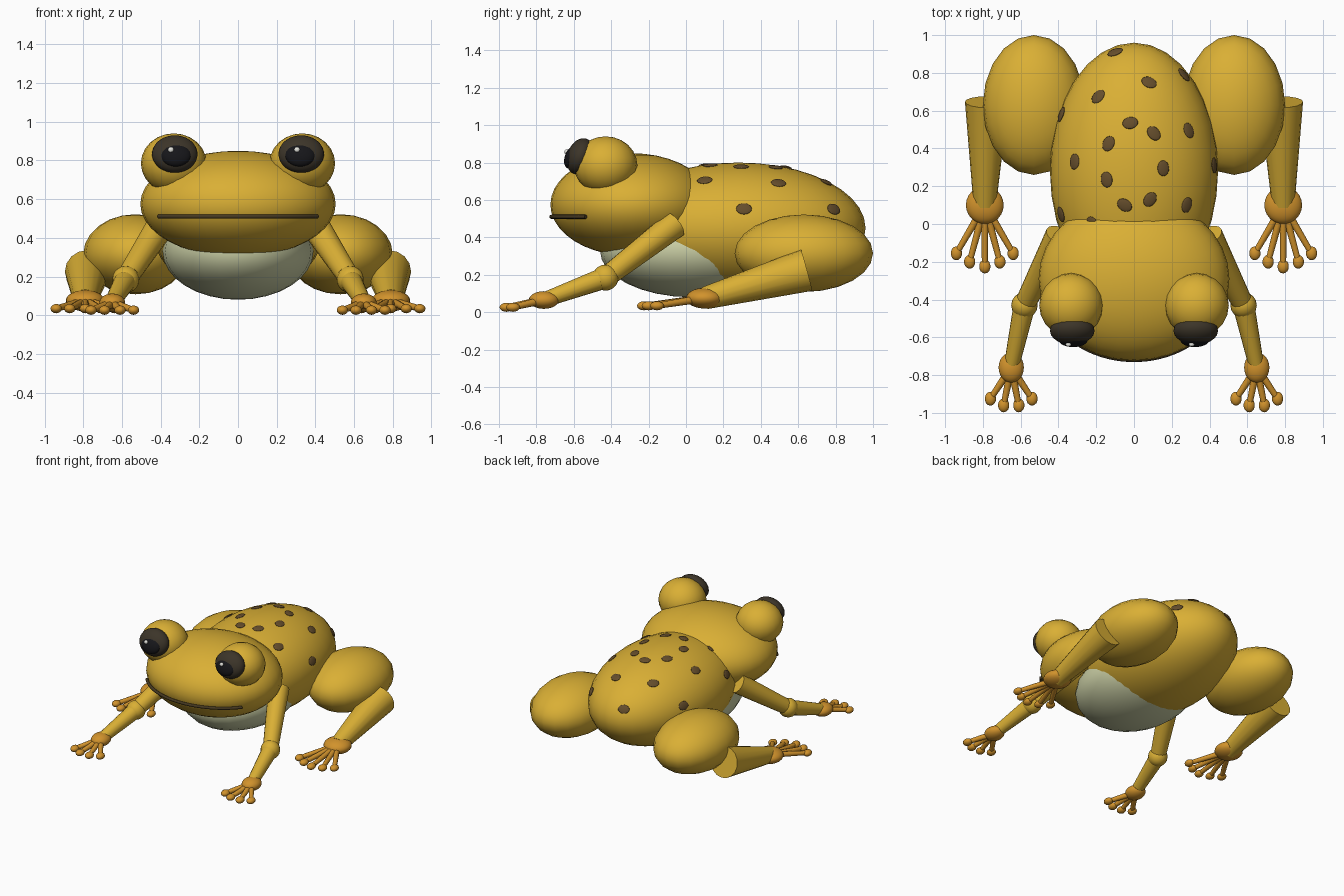
import bpy
import math
from mathutils import Vector

if "Cube" in bpy.data.objects:
    bpy.data.objects.remove(bpy.data.objects["Cube"])


def material(name, r, g, b):
    m = bpy.data.materials.new(name)
    m.use_nodes = True
    m.diffuse_color = (r, g, b, 1)
    m.node_tree.nodes["Principled BSDF"].inputs["Base Color"].default_value = (r, g, b, 1)
    return m


SKIN = material("golden skin", 0.70, 0.43, 0.035)
FOOT = material("orange feet", 0.64, 0.29, 0.025)
PALE = material("pale belly", 0.60, 0.63, 0.38)
SPOT = material("brown spots", 0.13, 0.075, 0.025)
IRIS = material("dark iris", 0.045, 0.035, 0.022)
PUPIL = material("black pupil", 0.008, 0.008, 0.01)
GLINT = material("white glint", 0.85, 0.85, 0.80)
MOUTH = material("mouth brown", 0.06, 0.04, 0.015)


def finish(name, mat):
    ob = bpy.context.object
    ob.name = name
    ob.data.materials.append(mat)
    bpy.ops.object.shade_smooth_by_angle(angle=math.radians(50))
    return ob


def ball(name, mat, loc, radii, rot=(0, 0, 0), seg=24, rings=16):
    bpy.ops.mesh.primitive_uv_sphere_add(segments=seg, ring_count=rings, location=loc, rotation=rot)
    bpy.context.object.scale = radii
    return finish(name, mat)


def limb(name, mat, a, b, r1, r2, sides=16):
    a, b = Vector(a), Vector(b)
    d = b - a
    bpy.ops.mesh.primitive_cone_add(vertices=sides, radius1=r1, radius2=r2, depth=d.length,
                                    location=(a + b) / 2,
                                    rotation=d.to_track_quat('Z', 'Y').to_euler())
    return finish(name, mat)


# Torso, belly and head
BODY_C = Vector((0, 0.28, 0.45))
BODY_R = Vector((0.445, 0.68, 0.35))
ball("body", SKIN, BODY_C, BODY_R, seg=32, rings=20)
ball("belly", PALE, (0, 0.03, 0.33), (0.39, 0.49, 0.25))
HEAD_C = Vector((0, -0.29, 0.575))
ball("head", SKIN, HEAD_C, (0.505, 0.435, 0.275), seg=32, rings=20)

# Mouth line wrapped around the front of the head
curve = bpy.data.curves.new("mouth", 'CURVE')
curve.dimensions = '3D'
curve.bevel_depth = 0.011
curve.bevel_resolution = 2
curve.use_fill_caps = True
line = curve.splines.new('POLY')
STEPS = 24
line.points.add(STEPS)
for i, p in enumerate(line.points):
    x = 0.41 * (2 * i / STEPS - 1)
    p.co = (x, HEAD_C.y - 0.43 * math.sqrt(1 - (x / 0.5) ** 2), 0.51, 1)
curve.materials.append(MOUTH)
bpy.context.collection.objects.link(bpy.data.objects.new("mouth", curve))

# Flat spots lying on the back
SPOTS = [(-.10, .91), (.08, .75), (.265, .79), (-.19, .675), (-.385, .58), (-.02, .535),
         (.105, .48), (.29, .495), (-.135, .425), (-.315, .33), (.155, .295), (.425, .31),
         (-.145, .235), (-.05, .10), (.085, .13), (.28, .10), (-.387, .05), (-.22, .0)]
for i, (x, y) in enumerate(SPOTS):
    u, v = (x - BODY_C.x) / BODY_R.x, (y - BODY_C.y) / BODY_R.y
    w = math.sqrt(max(0, 1 - u * u - v * v))
    normal = Vector((u / BODY_R.x, v / BODY_R.y, w / BODY_R.z))
    ball("spot_%02d" % (i + 1), SPOT, (x, y, BODY_C.z + w * BODY_R.z), (0.042, 0.032, 0.009),
         normal.to_track_quat('Z', 'Y').to_euler(), 16, 8)


def digits(name, s, root, tips, z):
    for i, (x, y) in enumerate(tips):
        tip = (s * x, y, z)
        limb("%s_%d" % (name, i + 1), FOOT, root, tip, 0.022, 0.016, 10)
        ball("%s_tip_%d" % (name, i + 1), FOOT, tip, (0.03, 0.037, 0.024), seg=14, rings=8)


for side, s in (("left", 1), ("right", -1)):
    # Eyes
    tilt = (-0.35, 0, 0)
    ball(side + "_eye_bump", SKIN, (s * 0.332, -0.43, 0.785), (0.17, 0.17, 0.155), seg=20, rings=12)
    ball(side + "_iris", IRIS, (s * 0.327, -0.565, 0.833), (0.118, 0.07, 0.10), tilt)
    ball(side + "_pupil", PUPIL, (s * 0.322, -0.612, 0.828), (0.078, 0.036, 0.062), tilt)
    ball(side + "_eye_glint", GLINT, (s * 0.326 - 0.021, -0.638, 0.856), (0.015, 0.012, 0.015),
         seg=12, rings=8)

    # Hind leg
    foot = (s * 0.79, 0.10, 0.075)
    ball(side + "_thigh", SKIN, (s * 0.53, 0.63, 0.315), (0.27, 0.37, 0.207), seg=20, rings=12)
    limb(side + "_shin", SKIN, (s * 0.78, 0.645, 0.225), foot, 0.115, 0.06)
    ball(side + "_hind_foot", FOOT, foot, (0.10, 0.10, 0.055))
    digits(side + "_hind_toe", s, foot,
           [(.94, -.155), (.87, -.20), (.79, -.225), (.71, -.20), (.64, -.155)], 0.034)

    # Front leg
    shoulder = (s * 0.395, -0.06, 0.47)
    elbow = (s * 0.58, -0.43, 0.185)
    hand = (s * 0.65, -0.76, 0.065)
    limb(side + "_upper_arm", SKIN, shoulder, elbow, 0.075, 0.055)
    ball(side + "_elbow", SKIN, elbow, (0.07, 0.07, 0.07), seg=16, rings=10)
    limb(side + "_forearm", SKIN, elbow, hand, 0.058, 0.04)
    ball(side + "_front_foot", FOOT, hand, (0.067, 0.08, 0.047))
    digits(side + "_front_toe", s, hand,
           [(.76, -.925), (.69, -.96), (.61, -.96), (.54, -.925)], 0.026)
